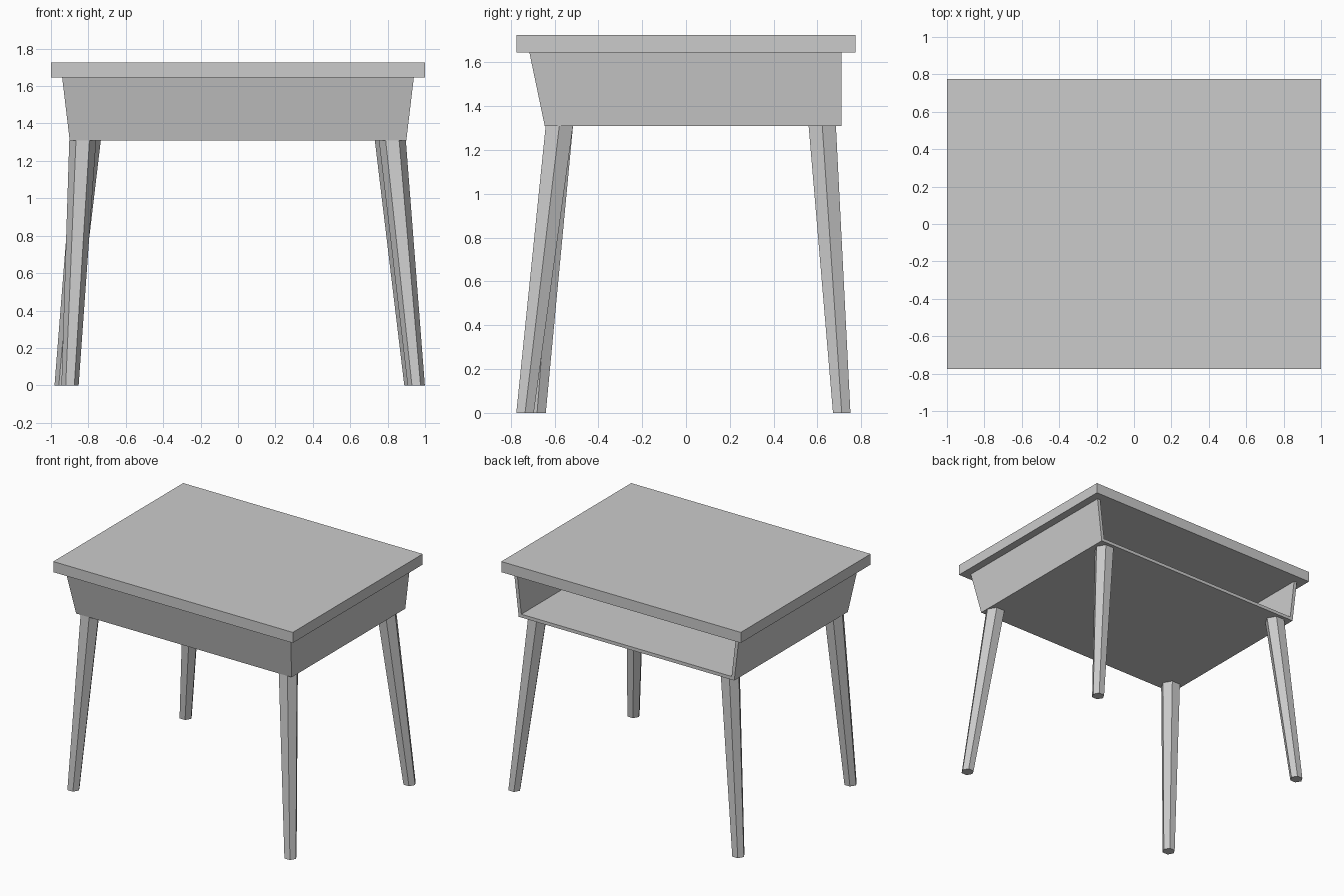
import bpy
import bmesh
from math import cos, sin, pi

default_cube = bpy.data.objects.get("Cube")
if default_cube:
    bpy.data.objects.remove(default_cube, do_unlink=True)

grey = bpy.data.materials.new("plain grey")
grey.use_nodes = True
grey.diffuse_color = (0.6, 0.6, 0.6, 1)
grey.node_tree.nodes["Principled BSDF"].inputs["Base Color"].default_value = (0.6, 0.6, 0.6, 1)

UNDERSIDE = 1.31
TOP_BASE = 1.645
TOP = 1.725


def add_object(name, bm):
    mesh = bpy.data.meshes.new(name)
    bm.to_mesh(mesh)
    bm.free()
    mesh.materials.append(grey)
    obj = bpy.data.objects.new(name, mesh)
    bpy.context.scene.collection.objects.link(obj)
    return obj


def rectangle(bm, half_x, front, back, z):
    corners = ((-half_x, front), (half_x, front), (half_x, back), (-half_x, back))
    return [bm.verts.new((x, y, z)) for x, y in corners]


def bridge(bm, low, high, sides):
    n = len(low)
    for i in sides:
        j = (i + 1) % n
        bm.faces.new((low[i], low[j], high[j], high[i]))


def add_solid(name, bm, low, high):
    bridge(bm, low, high, range(len(low)))
    bm.faces.new(low[::-1])
    bm.faces.new(high)
    return add_object(name, bm)


# Table top slab
bm = bmesh.new()
add_solid("table_top", bm, rectangle(bm, 1, -0.775, 0.775, TOP_BASE),
          rectangle(bm, 1, -0.775, 0.775, TOP))

# Storage tray: flared walls, open at the back
bm = bmesh.new()
low = rectangle(bm, 0.9, -0.645, 0.71, UNDERSIDE)
high = rectangle(bm, 0.94, -0.715, 0.71, TOP_BASE)
bridge(bm, low, high, (0, 1, 3))
bm.faces.new(low[::-1])
tray = add_object("storage_tray", bm)
walls = tray.modifiers.new("walls", "SOLIDIFY")
walls.thickness = 0.025
walls.offset = -1
walls.use_even_offset = True


# Tapered six-sided legs, each with its own splay
def hexagon(bm, centre, radius, z):
    x, y = centre
    return [bm.verts.new((x + radius * cos(i * pi / 3), y + radius * sin(i * pi / 3), z))
            for i in range(6)]


legs = {
    "front_left_leg": ((0.953, -0.735), (0.825, -0.578)),
    "front_right_leg": ((-0.898, -0.68), (-0.83, -0.578)),
    "back_left_leg": ((0.935, 0.711), (0.803, 0.622)),
    "back_right_leg": ((-0.935, 0.711), (-0.805, 0.622)),
}
for name, (foot, head) in legs.items():
    bm = bmesh.new()
    add_solid(name, bm, hexagon(bm, foot, 0.046, 0), hexagon(bm, head, 0.072, UNDERSIDE + 0.004))
